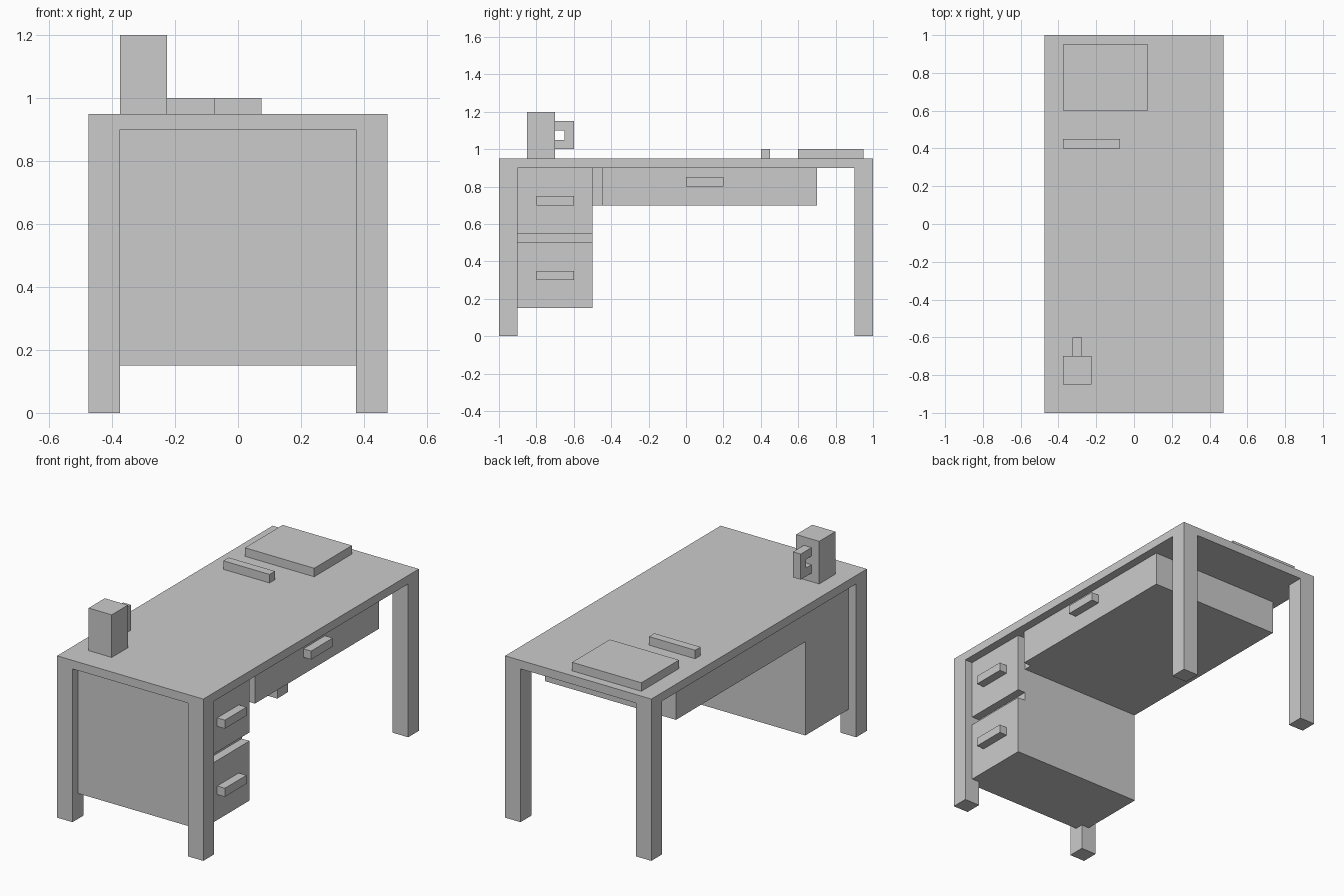
import bpy
import bmesh
from mathutils import Vector

cube = bpy.data.objects.get("Cube")
if cube:
    bpy.data.objects.remove(cube, do_unlink=True)

GREY = (0.6, 0.6, 0.6, 1)
grey = bpy.data.materials.new("light grey")
grey.use_nodes = True
grey.diffuse_color = GREY
grey.node_tree.nodes["Principled BSDF"].inputs["Base Color"].default_value = GREY


def finish(name, bm):
    mesh = bpy.data.meshes.new(name)
    bmesh.ops.recalc_face_normals(bm, faces=bm.faces)
    bm.to_mesh(mesh)
    bm.free()
    mesh.materials.append(grey)
    obj = bpy.data.objects.new(name, mesh)
    bpy.context.collection.objects.link(obj)
    return obj


def box(name, x, y, z):
    """Box from its (min, max) range on each axis."""
    bm = bmesh.new()
    bmesh.ops.create_cube(bm, size=1)
    for v in bm.verts:
        v.co = Vector([(lo + hi) / 2 + c * (hi - lo)
                       for c, (lo, hi) in zip(v.co, (x, y, z))])
    return finish(name, bm)


def extrude_side_profile(name, points, x0, x1):
    """Extrude a (y, z) outline along x."""
    bm = bmesh.new()
    face = bm.faces.new([bm.verts.new((x0, y, z)) for y, z in points])
    ext = bmesh.ops.extrude_face_region(bm, geom=[face])["geom"]
    bmesh.ops.translate(bm, vec=(x1 - x0, 0, 0),
                        verts=[g for g in ext if isinstance(g, bmesh.types.BMVert)])
    return finish(name, bm)


HALF_W, HALF_L, UNDER, TOP, LEG = 0.475, 1.0, 0.9, 0.95, 0.1
FRONT, REVEAL = 0.425, 0.375   # drawer front plane and carcass plane

# Tabletop and legs
box("tabletop", (-HALF_W, HALF_W), (-HALF_L, HALF_L), (UNDER, TOP))
for sx, side in ((1, "left"), (-1, "right")):
    for sy, end in ((-1, "front"), (1, "back")):
        xs = sorted((sx * HALF_W, sx * (HALF_W - LEG)))
        ys = sorted((sy * HALF_L, sy * (HALF_L - LEG)))
        box(f"{end}_{side}_leg", xs, ys, (0, UNDER))

# Drawer pedestal and shallow drawer carcass
box("pedestal", (-FRONT, REVEAL), (-0.95, -0.5), (0.15, UNDER))
box("shallow_carcass", (-FRONT, REVEAL), (-0.5, 0.7), (0.7, UNDER))

# Drawer fronts, each with a bar handle
drawers = {
    "lower": ((-0.95, -0.5), (0.15, 0.5), (-0.8, 0.3)),
    "upper": ((-0.95, -0.5), (0.55, UNDER), (-0.8, 0.7)),
    "shallow": ((-0.45, 0.7), (0.7, UNDER), (0.0, 0.8)),
}
for label, (ys, zs, (hy, hz)) in drawers.items():
    box(f"{label}_drawer_front", (REVEAL, FRONT), ys, zs)
    box(f"{label}_drawer_handle", (FRONT, HALF_W), (hy, hy + 0.2), (hz, hz + 0.05))

# Square mug with a bracket handle
box("mug", (-0.375, -0.225), (-0.85, -0.7), (TOP, 1.2))
bracket = [(-0.7, 1.0), (-0.6, 1.0), (-0.6, 1.15), (-0.7, 1.15),
           (-0.7, 1.1), (-0.65, 1.1), (-0.65, 1.05), (-0.7, 1.05)]
extrude_side_profile("mug_handle", bracket, -0.325, -0.275)

# Pen and book on the tabletop
box("pen", (-0.375, -0.075), (0.4, 0.45), (TOP, 1.0))
box("book", (-0.375, 0.075), (0.6, 0.95), (TOP, 1.0))
